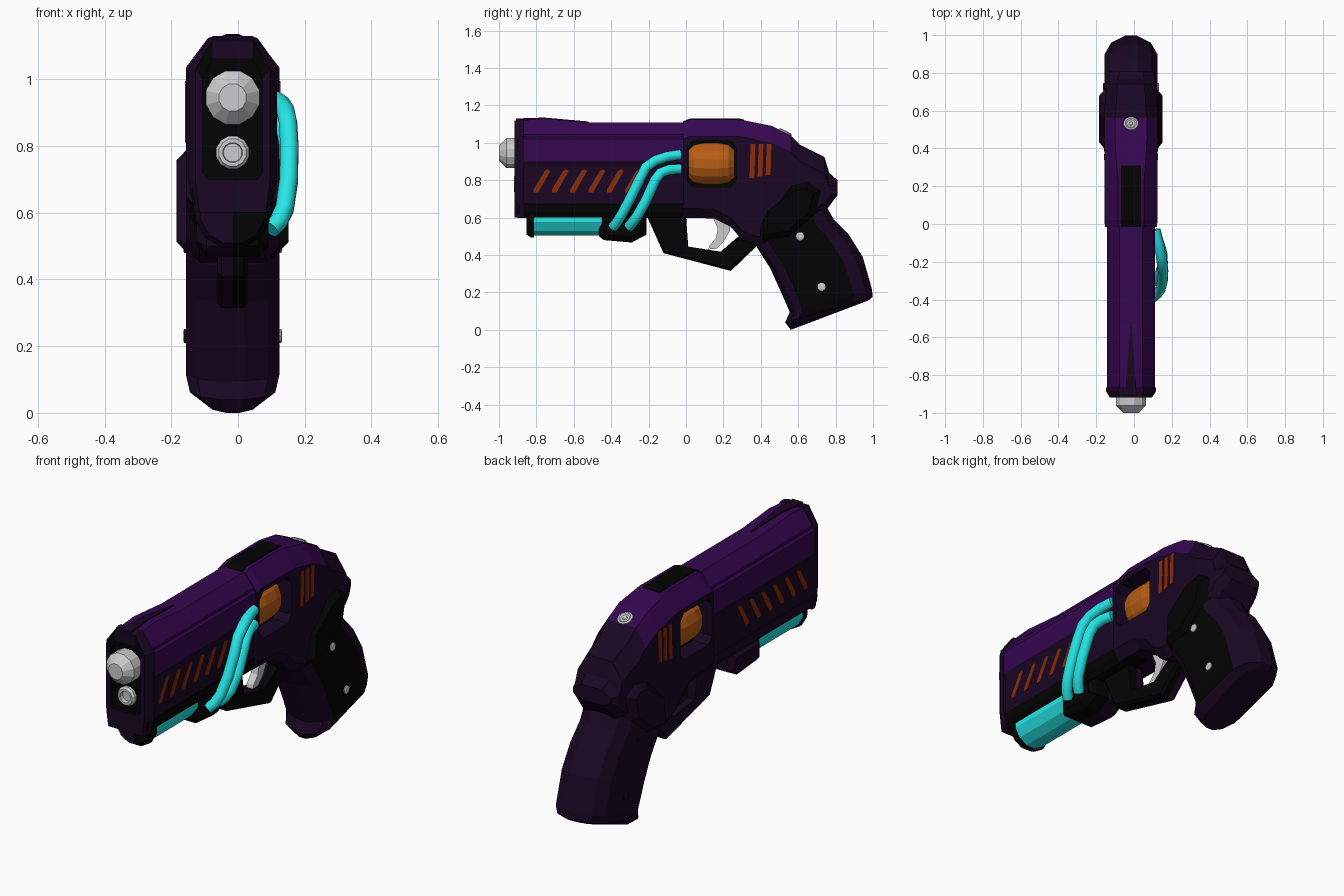
import bpy, bmesh, math
from mathutils import Vector

CX = -0.016  # body centre line; the tubes on the right shift the whole


def mat(name, rgb):
    m = bpy.data.materials.new(name)
    m.diffuse_color = (*rgb, 1)
    return m


PURPLE = mat("purple", (0.036, 0.002, 0.08))
DARK = mat("dark_purple", (0.010, 0.002, 0.017))
BLACK = mat("black", (0.001, 0.001, 0.001))
ORANGE = mat("orange", (0.48, 0.11, 0.008))
RUST = mat("rust", (0.25, 0.025, 0.003))
CYAN = mat("cyan", (0.02, 0.80, 0.80))


def finish(name, bm, mats, paint=None, split=False):
    if split:  # right half black, left half dark purple
        bmesh.ops.bisect_plane(bm, geom=bm.verts[:] + bm.edges[:] + bm.faces[:],
                               plane_co=(CX, 0, 0), plane_no=(1, 0, 0))
        mats, paint = [DARK, BLACK], lambda c, n: c.x > CX
    bmesh.ops.recalc_face_normals(bm, faces=bm.faces[:])
    if paint:
        for f in bm.faces:
            f.material_index = int(paint(f.calc_center_median(), f.normal))
    me = bpy.data.meshes.new(name)
    bm.to_mesh(me)
    bm.free()
    for m in mats:
        me.materials.append(m)
    ob = bpy.data.objects.new(name, me)
    bpy.context.collection.objects.link(ob)
    return ob


def skin(rings):
    bm = bmesh.new()
    vs = [[bm.verts.new(p) for p in r] for r in rings]
    n = len(vs[0])
    for a, b in zip(vs, vs[1:]):
        for j in range(n):
            k = (j + 1) % n
            bm.faces.new((a[j], a[k], b[k], b[j]))
    bm.faces.new(vs[0])
    bm.faces.new(vs[-1])
    return bm


def ring(half):  # half outline of (half width, y, z), mirrored across the body
    return [(CX + x, y, z) for x, y, z in half] + [(CX - x, y, z) for x, y, z in reversed(half)]


def loft(name, stations, mats=(), paint=None, split=False):
    rings = [ring([(x, y, z) for x, z in half]) for y, half in stations]
    return finish(name, skin(rings), mats, paint, split)


def plate(name, outline, hw, bevel=0, mats=(), split=False):  # (y, z) outline across the body
    bm = skin([[(CX + s * hw, y, z) for y, z in outline] for s in (-1, 1)])
    if bevel:
        rim = [e for e in bm.edges if abs(e.verts[0].co.x - e.verts[1].co.x) < 1e-5]
        bmesh.ops.bevel(bm, geom=rim, offset=bevel, segments=1, affect='EDGES',
                        profile=0.5, clamp_overlap=True)
    return finish(name, bm, mats, None, split)


def lathe(name, profile, origin, axis, n, mats=(), split=False):  # (distance, radius) profile
    q = Vector((0, 0, 1)).rotation_difference(Vector(axis))
    rings = [[Vector(origin) + q @ Vector((r * math.cos((k + .5) * math.tau / n),
                                           r * math.sin((k + .5) * math.tau / n), d))
              for k in range(n)] for d, r in profile]
    return finish(name, skin(rings), mats, None, split)


# Slide
def slide_section(t):
    return [(0.06, t), (0.118, 1.045), (0.116, 1.03), (0.128, 1.02),
            (0.128, 0.90), (0.12, 0.88), (0.12, 0.65)]


loft("slide", [(y, slide_section(t)) for y, t in
               [(-0.88, 1.12), (-0.76, 1.13), (-0.53, 1.11), (0.0, 1.11)]],
     [PURPLE, DARK], lambda c, n: c.z < 0.895)
loft("sight_wedge", [(-0.91, [(0.03, 1.13), (0.03, 1.1)]), (-0.76, [(0.02, 1.135), (0.02, 1.1)]),
                     (-0.52, [(0.002, 1.114), (0.002, 1.1)])], [DARK])

# Muzzle frame with recessed black panel
inner = [(0.06, 1.06), (0.09, 1.0), (0.09, 0.72), (0.075, 0.70)]
outer = [(0.06, 1.118), (0.112, 1.03), (0.112, 0.70), (0.10, 0.60)]
back = [(0.066, 1.127), (0.133, 1.035), (0.133, 0.70), (0.115, 0.60)]
loft("muzzle_frame", [(-0.895, inner), (-0.918, inner), (-0.918, outer), (-0.885, back),
                      (-0.865, back)],
     [DARK, BLACK], lambda c, n: c.y < -0.89 and abs(c.x - CX) < 0.095 and 0.69 < c.z < 1.061)
lathe("barrel", [(0, 0.042), (0.04, 0.083), (0.12, 0.083)], (CX, -1.0, 0.945), (0, 1, 0), 12)
lathe("lower_barrel", [(0.02, 0.028), (0, 0.03), (0, 0.042), (0.012, 0.051), (0.04, 0.051)],
      (CX, -0.92, 0.78), (0, 1, 0), 12)


# Rear body, purple on its upper faces
def body_station(y, top, bot, hw, tw):
    h = top - bot
    return (y, [(tw, top), (hw, top - min(0.09, 0.4 * h)),
                (hw, bot + min(0.05, 0.3 * h)), (hw - 0.04, bot)])


body = loft("rear_body", [body_station(*s) for s in [
    (-0.015, 1.11, 0.60, 0.138, 0.07), (0.02, 1.125, 0.60, 0.14, 0.07),
    (0.15, 1.125, 0.595, 0.14, 0.07), (0.24, 1.125, 0.55, 0.14, 0.07),
    (0.30, 1.122, 0.48, 0.14, 0.075), (0.37, 1.108, 0.45, 0.14, 0.08),
    (0.46, 1.09, 0.45, 0.14, 0.085), (0.56, 1.04, 0.50, 0.14, 0.085),
    (0.61, 0.99, 0.55, 0.14, 0.08), (0.74, 0.925, 0.63, 0.13, 0.07),
    (0.765, 0.84, 0.66, 0.13, 0.07), (0.81, 0.80, 0.72, 0.11, 0.06)]],
    [DARK, PURPLE], lambda c, n: n.z > 0.3 and c.y < 0.56)

# Window through the body, with the drum inside
cutter = plate("window_cutter", [(0.005, 0.80), (0.035, 0.765), (0.24, 0.765), (0.268, 0.80),
                                 (0.268, 0.975), (0.24, 1.01), (0.035, 1.01), (0.005, 0.975)], 0.3)
cutter.hide_render = True
cutter.hide_viewport = True
cut = body.modifiers.new("window", 'BOOLEAN')
cut.object = cutter
cut.operation = 'DIFFERENCE'
cut.solver = 'EXACT'
lathe("drum", [(0.0, 0.088), (0.03, 0.114), (0.08, 0.123), (0.165, 0.123), (0.215, 0.114),
               (0.245, 0.088)], (CX, 0.013, 0.888), (0, 1, 0), 16, [ORANGE])
plate("drum_core", [(0, 0.75), (0.28, 0.75), (0.28, 1.02), (0, 1.02)], 0.05, 0, [BLACK])

# Top inlay and top screw
loft("top_inlay", [(-0.015, [(0.052, 1.115), (0.052, 1.09)]), (0.02, [(0.052, 1.129), (0.052, 1.1)]),
                   (0.29, [(0.052, 1.129), (0.052, 1.1)]), (0.31, [(0.052, 1.124), (0.052, 1.1)])],
     [BLACK])
lathe("top_screw", [(-0.02, 0.038), (0.006, 0.038), (0.01, 0.03), (0.004, 0.022), (0.004, 0.012),
                    (0.008, 0.008)], (CX, 0.53, 1.054), (0, 0.447, 0.894), 12)

# Side vents
for i in range(6):
    y = -0.815 + 0.098 * i
    plate(f"side_vent_{i + 1}", [(y, 0.735), (y + 0.025, 0.735), (y + 0.09, 0.85), (y + 0.075, 0.858),
                                 (y + 0.06, 0.85), (y, 0.75)], 0.123, 0, [RUST])
for i in range(3):
    y, z = 0.34 + 0.043 * i, 0.008 * i
    plate(f"rear_vent_{i + 1}", [(y, 0.81 + z), (y + 0.026, 0.815 + z), (y + 0.031, 0.995),
                                 (y + 0.005, 0.995)], 0.143, 0, [RUST])

# Lower frame, under-barrel canister and its mounts
frame = [(0.11, 0.685), (0.123, 0.67), (0.118, 0.63), (0.095, 0.597)]
loft("lower_frame", [(-0.9, frame), (0.17, frame)], split=True)
lathe("canister", [(0, 0.102), (0.38, 0.102)], (CX, -0.83, 0.602), (0, 1, 0), 12, [CYAN])
lathe("canister_cap", [(0, 0.1), (0.025, 0.115), (0.04, 0.115)], (CX, -0.853, 0.605),
      (0, 1, 0), 12, split=True)
plate("canister_mount", [(-0.465, 0.61), (-0.465, 0.50), (-0.44, 0.48), (-0.29, 0.467), (-0.21, 0.51),
                         (-0.21, 0.61)], 0.108, 0.03, split=True)

# Trigger guard and trigger
plate("trigger_guard", [(-0.21, 0.61), (-0.12, 0.41), (0.24, 0.315), (0.39, 0.46), (0.28, 0.50),
                        (0.19, 0.405), (0.0, 0.435), (0.0, 0.61)], 0.045, 0.012, split=True)
plate("trigger", [(0.14, 0.61), (0.24, 0.60), (0.235, 0.53), (0.2, 0.47), (0.165, 0.435), (0.12, 0.43),
                  (0.125, 0.45), (0.16, 0.49), (0.17, 0.54)], 0.02)

# Grip: rings run from front edge to rear edge
rings = []
for fy, fz, ry, rz, hw in [(0.34, 0.58, 0.74, 0.68, 0.14), (0.38, 0.44, 0.79, 0.59, 0.14),
                           (0.45, 0.33, 0.87, 0.51, 0.14), (0.50, 0.22, 0.945, 0.39, 0.14),
                           (0.555, 0.095, 0.995, 0.215, 0.14), (0.53, 0.04, 0.997, 0.175, 0.128),
                           (0.56, 0.0, 0.975, 0.157, 0.08)]:
    rings.append(ring([(hw * w, fy + (ry - fy) * t, fz + (rz - fz) * t) for t, w in
                       [(0, .25), (.06, .75), (.16, 1), (.78, 1), (.92, .75), (1, .25)]]))
finish("grip", skin(rings), [DARK, BLACK],
       lambda c, n: c.x > CX and abs(n.x) > 0.9 and c.z > 0.1)
plate("grip_shoulder", [(0.37, 0.50), (0.44, 0.64), (0.55, 0.79), (0.65, 0.81), (0.735, 0.75),
                        (0.70, 0.60), (0.56, 0.48), (0.42, 0.46)], 0.168, 0.05, split=True)
for k, (y, z) in enumerate([(0.61, 0.50), (0.725, 0.23)]):
    for side, s in (("right", 1), ("left", -1)):
        lathe(f"grip_screw_{side}_{k + 1}", [(-0.03, 0.022), (0.004, 0.022), (0.007, 0.016)],
              (CX + s * 0.141, y, z), (s, 0, 0), 10, [] if s > 0 else [DARK])

# Cyan tubes on the right side
for k, pts in enumerate([
    [(.112, -.03, .937), (.128, -.1, .927), (.143, -.165, .905), (.15, -.215, .87), (.154, -.25, .80),
     (.152, -.30, .70), (.14, -.345, .615), (.122, -.37, .575), (.098, -.39, .55)],
    [(.112, -.03, .86), (.128, -.09, .857), (.143, -.135, .84), (.15, -.165, .80),
     (.152, -.215, .69), (.14, -.26, .61), (.122, -.285, .575), (.098, -.305, .55)]]):
    cu = bpy.data.curves.new(f"tube_{k + 1}", 'CURVE')
    cu.dimensions = '3D'
    cu.bevel_depth = 0.028
    cu.bevel_resolution = 3
    cu.use_fill_caps = True
    sp = cu.splines.new('POLY')
    sp.points.add(len(pts) - 1)
    for p, co in zip(sp.points, pts):
        p.co = (*co, 1)
    cu.materials.append(CYAN)
    bpy.context.collection.objects.link(bpy.data.objects.new(f"tube_{k + 1}", cu))
